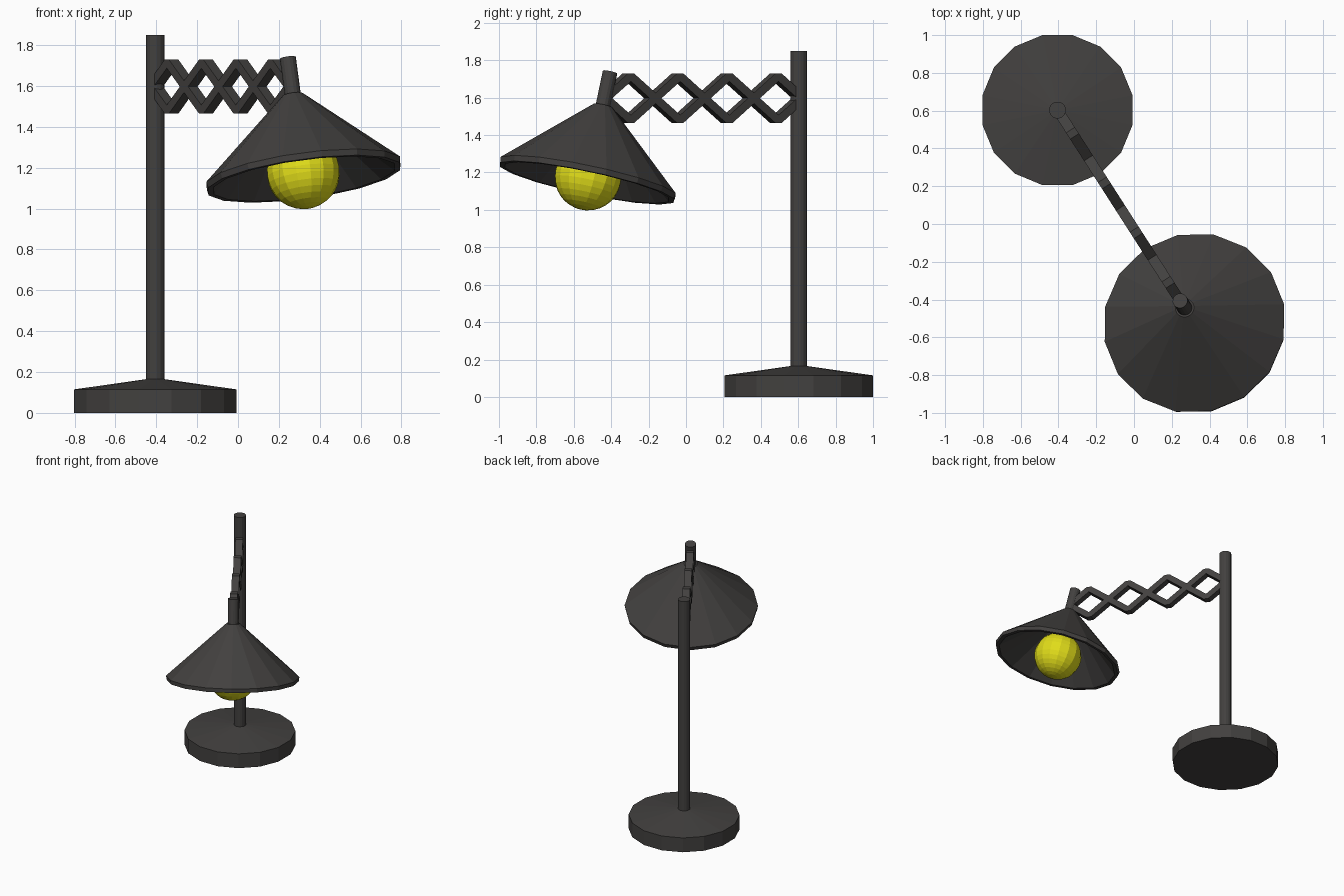
import bpy, bmesh
from math import sin, cos, pi, radians
from mathutils import Vector, Matrix

if "Cube" in bpy.data.objects:
    bpy.data.objects.remove(bpy.data.objects["Cube"])

SIDES = 16


def material(name, color):
    m = bpy.data.materials.new(name)
    m.diffuse_color = color
    m.use_nodes = True
    m.node_tree.nodes["Principled BSDF"].inputs["Base Color"].default_value = m.diffuse_color
    return m


METAL = material("dark_metal", (0.055, 0.052, 0.05, 1))
GLOW = material("yellow_glass", (0.75, 0.72, 0.01, 1))


def finish(name, bm, mat, matrix):
    bmesh.ops.recalc_face_normals(bm, faces=bm.faces)
    mesh = bpy.data.meshes.new(name)
    bm.to_mesh(mesh)
    bm.free()
    mesh.materials.append(mat)
    ob = bpy.data.objects.new(name, mesh)
    ob.matrix_world = matrix
    bpy.context.collection.objects.link(ob)
    return ob


def lathe(name, profile, mat, matrix):
    """Revolve (radius, z) points around local z; both ends are capped."""
    bm = bmesh.new()
    rings = []
    for r, z in profile:
        if r < 1e-5:
            rings.append([bm.verts.new((0, 0, z))] * SIDES)
        else:
            angles = [2 * pi * (i + 0.5) / SIDES for i in range(SIDES)]
            rings.append([bm.verts.new((r * cos(a), r * sin(a), z)) for a in angles])
    for a, b in zip(rings, rings[1:]):
        for i in range(SIDES):
            j = (i + 1) % SIDES
            bm.faces.new(list(dict.fromkeys((a[i], a[j], b[j], b[i]))))
    for ring, (r, z) in ((rings[0], profile[0]), (rings[-1], profile[-1])):
        if r > 1e-5:
            bm.faces.new(ring)
    return finish(name, bm, mat, matrix)


# Base disc with a shallow cone top, and the upright pole
stand = Matrix.Translation((-0.405, 0.603, 0))
lathe("base", [(0.405, 0), (0.405, 0.115), (0.045, 0.165)], METAL, stand)
lathe("pole", [(0.045, 0.1), (0.045, 1.85)], METAL, stand)

# Scissor arm: two mirrored zigzag strips between pole and lamp neck
start, end = Vector((-0.41, 0.612, 1.597)), Vector((0.265, -0.44, 1.597))
along = (end - start).normalized()
side = Vector((0, 0, 1)).cross(along)
arm = Matrix((along, Vector((0, 0, 1)), side)).transposed().to_4x4()
arm.translation = start
COUNT, DEPTH = 4, 0.055
pitch = (end - start).length / COUNT


def zigzag(name, sign):
    edges = {1: [(0, 0.0275)], -1: [(0, -0.0275)]}
    for k in range(COUNT):
        u, s = (k + 0.5) * pitch, sign * (-1) ** k
        edges[s] += [(u - 0.02, s * 0.132), (u + 0.02, s * 0.132)]
        edges[-s].append((u, s * 0.09))
    edges[1].append((COUNT * pitch, 0.0275))
    edges[-1].append((COUNT * pitch, -0.0275))
    bm = bmesh.new()
    outline = edges[1] + edges[-1][::-1]
    face = bm.faces.new([bm.verts.new((u, z, -DEPTH / 2)) for u, z in outline])
    ext = bmesh.ops.extrude_face_region(bm, geom=[face], use_keep_orig=True)
    moved = [g for g in ext["geom"] if isinstance(g, bmesh.types.BMVert)]
    bmesh.ops.translate(bm, verts=moved, vec=(0, 0, DEPTH))
    finish(name, bm, METAL, arm)


zigzag("scissor_arm_a", 1)
zigzag("scissor_arm_b", -1)

# Lamp head, tilted outwards along the arm; local origin is the neck top
tilt = radians(14)
axis = along * sin(tilt) - Vector((0, 0, 1)) * cos(tilt)
turn = Vector((0, 0, -1)).rotation_difference(axis).to_matrix().to_4x4()
head = Matrix.Translation((0.244, -0.406, 1.737)) @ turn

lathe("lamp_neck", [(0.04, 0), (0.04, -0.22)], METAL, head)
lathe("lamp_shade", [(0.05, -0.185), (0.487, -0.58), (0.482, -0.61),
                     (0.455, -0.61), (0.04, -0.235)], METAL, head)

# Round bulb
R, RINGS = 0.18, 16
bulb = [(R * sin(pi * i / RINGS), R * cos(pi * i / RINGS) - 0.577) for i in range(RINGS + 1)]
lathe("bulb", bulb, GLOW, head)
